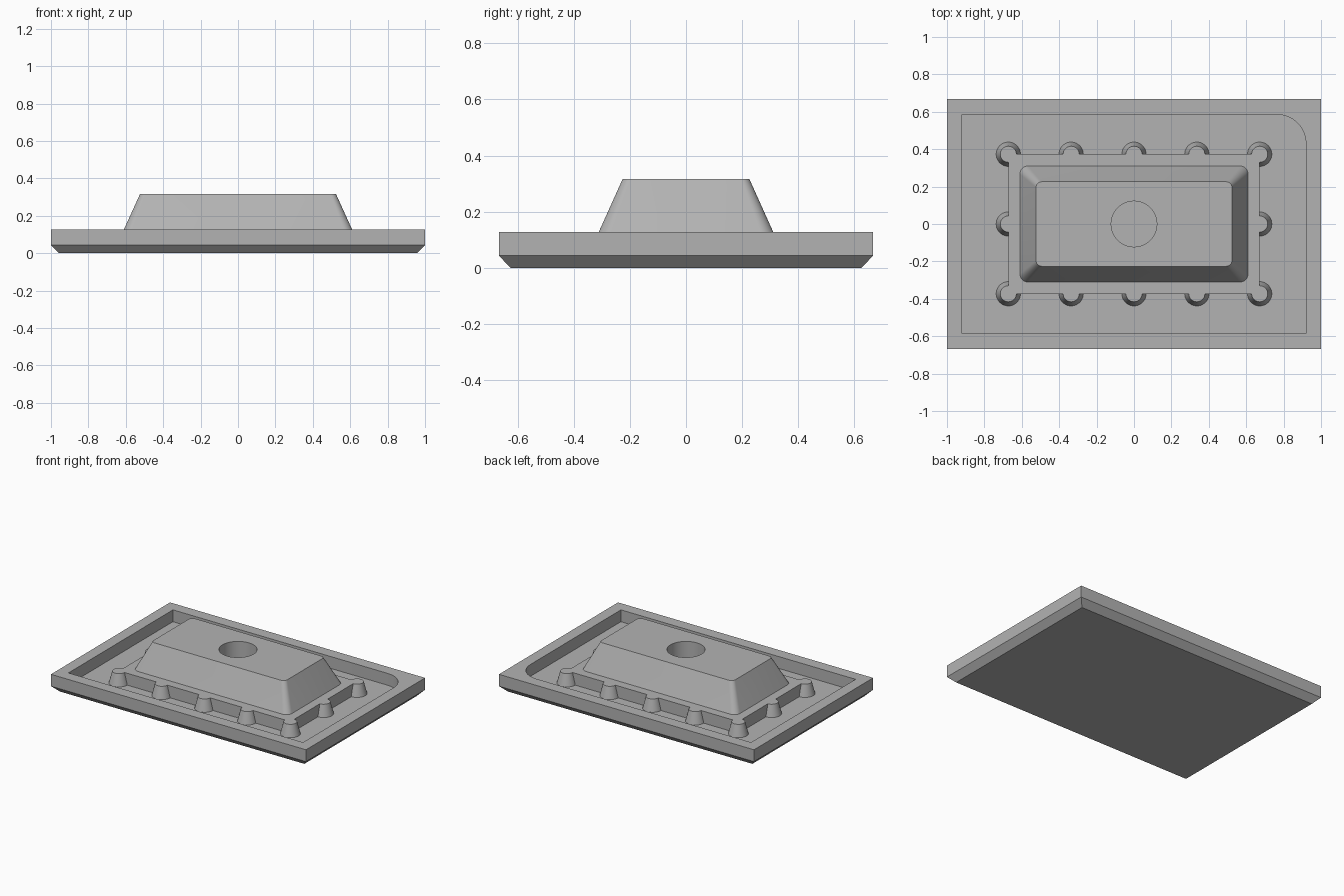
import bpy
import bmesh
from math import cos, sin, pi, radians

cube = bpy.data.objects.get("Cube")
if cube:
    bpy.data.objects.remove(cube)

grey = bpy.data.materials.new("plain grey")
grey.use_nodes = True
colour = (0.45, 0.45, 0.45, 1)
grey.diffuse_color = colour
grey.node_tree.nodes["Principled BSDF"].inputs["Base Color"].default_value = colour

RIM = 0.127      # top of the tray rim, plateau and pegs
FLOOR = 0.043    # pocket floor and top of the underside chamfer
TOP = 0.316      # top of the raised block


def outline(hx, hy, radii=(0, 0, 0, 0), steps=8):
    """Rectangle with a radius per corner, anticlockwise from +x +y."""
    pts = []
    signs = ((1, 1), (-1, 1), (-1, -1), (1, -1))
    for i, ((sx, sy), r) in enumerate(zip(signs, radii)):
        for k in range(steps + 1 if r else 1):
            a = pi / 2 * (i + k / steps)
            dx, dy = (r * cos(a), r * sin(a)) if r else (0, 0)
            pts.append((sx * (hx - r) + dx, sy * (hy - r) + dy))
    return pts


def circle(r, x=0, y=0, n=40):
    return [(x + r * cos(2 * pi * k / n), y + r * sin(2 * pi * k / n)) for k in range(n)]


def loft(name, *rings):
    """Closed solid through stacked (outline, height) rings."""
    bm = bmesh.new()
    loops = [[bm.verts.new((x, y, z)) for x, y in pts] for pts, z in rings]
    n = len(loops[0])
    for low, high in zip(loops, loops[1:]):
        for i in range(n):
            j = (i + 1) % n
            bm.faces.new((low[i], low[j], high[j], high[i]))
    bm.faces.new(loops[0][::-1])
    bm.faces.new(loops[-1])
    mesh = bpy.data.meshes.new(name)
    bm.to_mesh(mesh)
    bm.free()
    mesh.materials.append(grey)
    obj = bpy.data.objects.new(name, mesh)
    bpy.context.collection.objects.link(obj)
    return obj


def combine(obj, other, operation):
    """Apply a boolean and discard the helper."""
    bpy.context.view_layer.objects.active = obj
    mod = obj.modifiers.new("boolean", "BOOLEAN")
    mod.operation = operation
    mod.solver = "EXACT"
    mod.object = other
    bpy.ops.object.modifier_apply(modifier=mod.name)
    bpy.data.objects.remove(other)


# Tray with chamfered underside and a pocket with one round corner
tray = loft("tray", (outline(0.958, 0.625), 0), (outline(1, 0.667), FLOOR),
            (outline(1, 0.667), RIM))
pocket = loft("pocket_cutter", (outline(0.92, 0.585, (0.155, 0, 0, 0)), FLOOR),
              (outline(0.92, 0.585, (0.155, 0, 0, 0)), RIM + 0.1))
combine(tray, pocket, "DIFFERENCE")

# Plateau with tapered pegs around its edge
PX, PY = 0.672, 0.373
plateau = loft("plateau", (outline(PX, PY), FLOOR), (outline(PX, PY), RIM))
for i in range(-2, 3):
    for j in (-1, 0, 1):
        if j or abs(i) == 2:
            x, y = i * PX / 2, j * PY
            peg = loft("peg", (circle(0.065, x, y), FLOOR), (circle(0.043, x, y), RIM))
            combine(plateau, peg, "UNION")

# Tapered block with a round socket
block = loft("raised_block", (outline(0.61, 0.311, (0.045,) * 4), RIM),
             (outline(0.524, 0.226, (0.03,) * 4), TOP))
socket = loft("socket_cutter", (circle(0.122, n=64), RIM - 0.05),
              (circle(0.122, n=64), TOP + 0.05))
combine(block, socket, "DIFFERENCE")

# Smooth rounded surfaces, crisp edges
for obj in (tray, plateau, block):
    bpy.ops.object.select_all(action="DESELECT")
    obj.select_set(True)
    bpy.context.view_layer.objects.active = obj
    bpy.ops.object.shade_smooth_by_angle(angle=radians(25))
